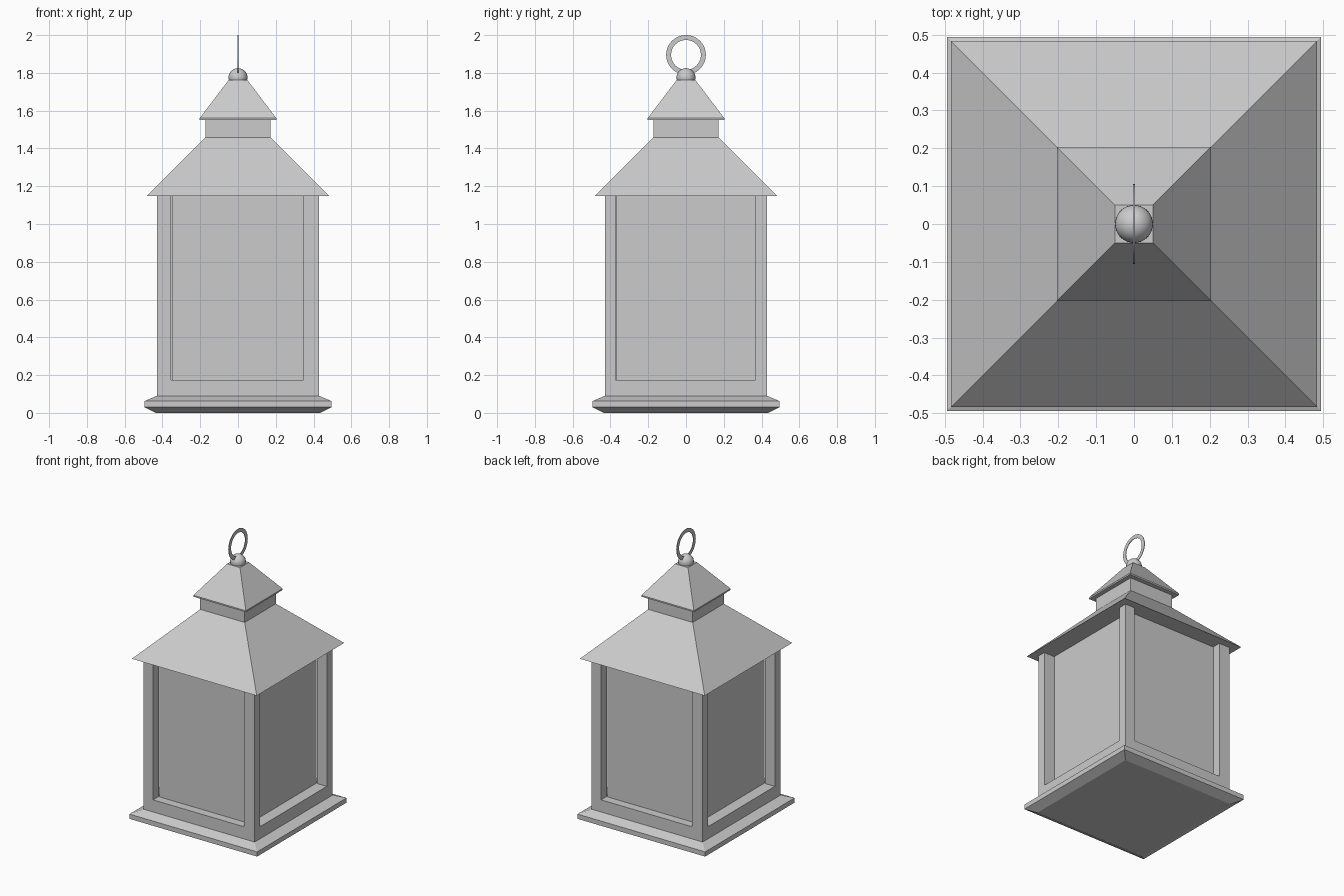
import bpy, bmesh, math

if "Cube" in bpy.data.objects:
    bpy.data.objects.remove(bpy.data.objects["Cube"])


def finish(name, bm):
    bmesh.ops.recalc_face_normals(bm, faces=bm.faces)
    me = bpy.data.meshes.new(name)
    bm.to_mesh(me)
    bm.free()
    ob = bpy.data.objects.new(name, me)
    bpy.context.scene.collection.objects.link(ob)
    return ob


def square_stack(name, profile):
    """Closed solid from square sections given as (half width, z)."""
    bm = bmesh.new()
    rings = [[bm.verts.new((sx * h, sy * h, z))
              for sx, sy in ((-1, -1), (1, -1), (1, 1), (-1, 1))] for h, z in profile]
    for a, b in zip(rings, rings[1:]):
        for i in range(4):
            j = (i + 1) % 4
            bm.faces.new((a[i], a[j], b[j], b[i]))
    bm.faces.new(rings[0][::-1])
    bm.faces.new(rings[-1])
    return finish(name, bm)


def box(name, x0, x1, y0, y1, z0, z1):
    bm = bmesh.new()
    bmesh.ops.create_cube(bm, size=1)
    for v in bm.verts:
        v.co = ((x0 + x1) / 2 + v.co.x * (x1 - x0),
                (y0 + y1) / 2 + v.co.y * (y1 - y0),
                (z0 + z1) / 2 + v.co.z * (z1 - z0))
    return finish(name, bm)


# Stepped base, roof, neck and cap
square_stack("base", [(0.435, 0), (0.494, 0.03), (0.494, 0.063), (0.43, 0.09)])
square_stack("roof", [(0.483, 1.148), (0.172, 1.458)])
square_stack("neck", [(0.172, 1.458), (0.172, 1.552)])
square_stack("cap", [(0.203, 1.55), (0.203, 1.56), (0.05, 1.762)])

# Frame: corner posts and lower rails, repeated by a half turn
B, DX, DY = 0.43, 0.082, 0.06
frame = [
    box("post_left", -B, -0.356, -B, -0.367, 0.09, 1.148),
    box("post_right", 0.346, B, -B, -0.373, 0.09, 1.148),
    box("rail_front", -B, B, -B, -B + DY, 0.09, 0.175),
    box("rail_side", B - DX, B, -B, B, 0.09, 0.175),
]
for ob in frame:
    twin = ob.copy()
    twin.name = ob.name + "_opposite"
    twin.rotation_euler.z = math.pi
    bpy.context.scene.collection.objects.link(twin)

# Recessed panes around the candle space
box("panes", -B + DX, B - DX, -B + DY, B - DY, 0.09, 1.148)

# Round knob on the cap
bpy.ops.mesh.primitive_uv_sphere_add(segments=32, ring_count=16, radius=0.05,
                                     location=(0, 0, 1.775))
bpy.context.object.name = "knob"
bpy.ops.object.shade_smooth()

# Thin flat hanging ring in the yz plane
bm = bmesh.new()
N, T = 48, 0.002
loops = []
for i in range(N):
    a = 2 * math.pi * i / N
    loops.append([bm.verts.new((x, r * math.cos(a), 1.895 + r * math.sin(a)))
                  for x, r in ((-T, 0.079), (T, 0.079), (T, 0.105), (-T, 0.105))])
for i in range(N):
    a, b = loops[i], loops[(i + 1) % N]
    for k in range(4):
        m = (k + 1) % 4
        bm.faces.new((a[k], a[m], b[m], b[k]))
ring = finish("hanging_ring", bm)
bpy.ops.object.select_all(action='DESELECT')
ring.select_set(True)
bpy.context.view_layer.objects.active = ring
bpy.ops.object.shade_smooth_by_angle(angle=math.radians(30))
